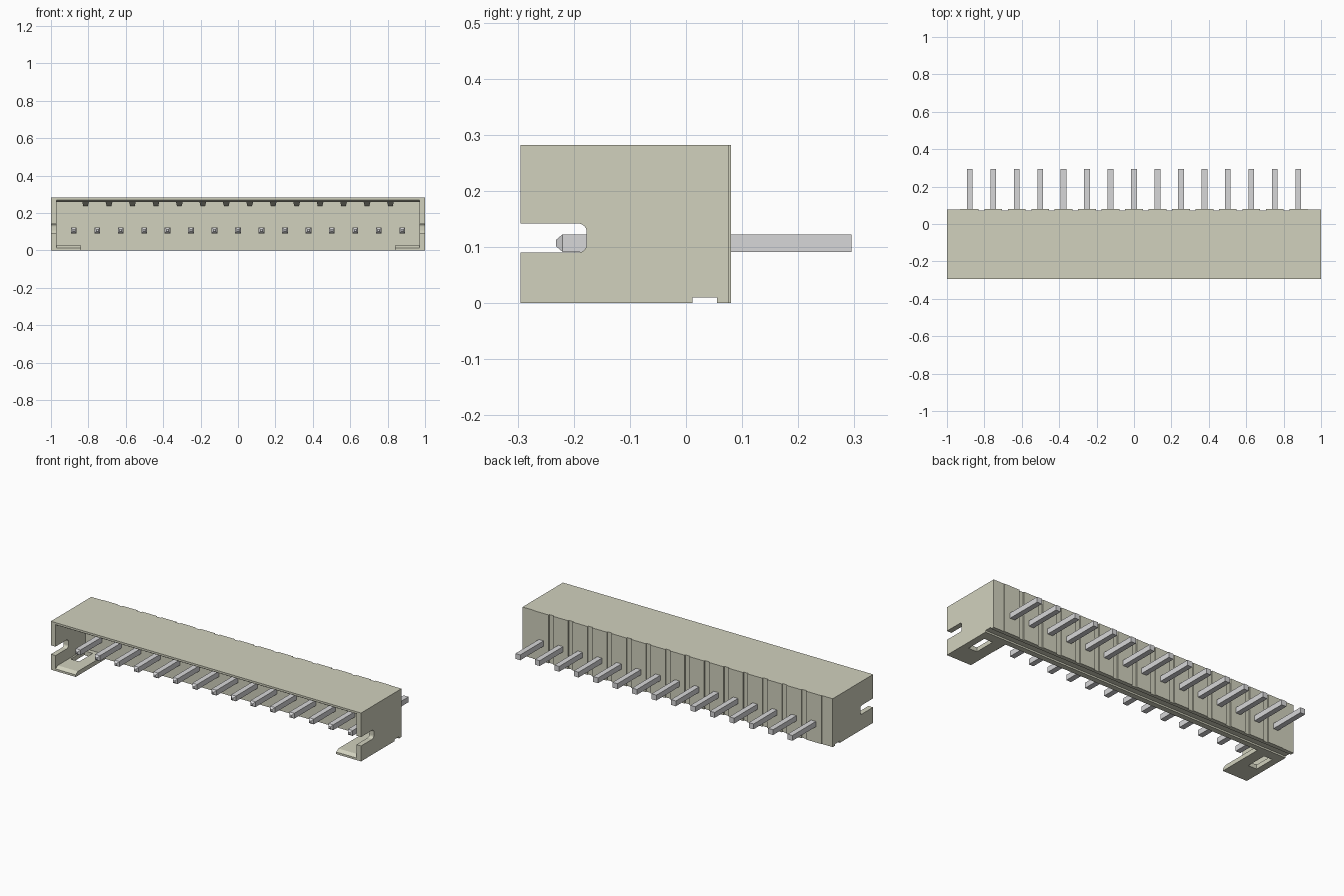
import bpy, bmesh, math
from mathutils import Vector

cube = bpy.data.objects.get("Cube")
if cube:
    bpy.data.objects.remove(cube, do_unlink=True)


def material(name, colour):
    m = bpy.data.materials.new(name)
    m.use_nodes = True
    m.diffuse_color = colour
    m.node_tree.nodes["Principled BSDF"].inputs["Base Color"].default_value = colour
    return m


PLASTIC = material("beige plastic", (0.64, 0.64, 0.515, 1))
METAL = material("grey metal", (0.68, 0.68, 0.69, 1))


def add_prism(bm, profile, x0, x1):
    """Extrude a (y, z) profile along x."""
    start = [bm.verts.new((x0, y, z)) for y, z in profile]
    end = [bm.verts.new((x1, y, z)) for y, z in profile]
    faces = [bm.faces.new(start), bm.faces.new(end)]
    n = len(profile)
    for i in range(n):
        j = (i + 1) % n
        faces.append(bm.faces.new((start[i], start[j], end[j], end[i])))
    bmesh.ops.recalc_face_normals(bm, faces=faces)


def rect(y0, y1, z0, z1):
    return [(y0, z0), (y1, z0), (y1, z1), (y0, z1)]


def make(name, parts, mat):
    """Build an object from (profile, x0, x1) prisms."""
    bm = bmesh.new()
    for part in parts:
        add_prism(bm, *part)
    mesh = bpy.data.meshes.new(name)
    bm.to_mesh(mesh)
    bm.free()
    mesh.materials.append(mat)
    ob = bpy.data.objects.new(name, mesh)
    bpy.context.collection.objects.link(ob)
    return ob


PINS, PITCH = 15, 0.1254
pin_x = [(i - (PINS - 1) / 2) * PITCH for i in range(PINS)]
gap_x = [x + PITCH / 2 for x in pin_x[:-1]]

FRONT, BACK, TOP = -0.295, 0.08, 0.282
INNER = -0.02   # cavity floor

# Housing block
housing = make("housing", [(rect(FRONT, BACK, 0, TOP), -1, 1)], PLASTIC)

# Cavity with a bevelled mouth
cavity = [(-0.4, 0.012), (FRONT, 0.012), (-0.275, 0.025), (INNER, 0.025),
          (INNER, 0.258), (-0.275, 0.258), (FRONT, 0.270), (-0.4, 0.270)]

# Side slot with rounded inner corners
r = 0.015
slot = [(-0.4, 0.09)]
for cz, a0 in ((0.09 + r, -90), (0.142 - r, 0)):
    for k in range(5):
        a = math.radians(a0 + 22.5 * k)
        slot.append((-0.177 - r + r * math.cos(a), cz + r * math.sin(a)))
slot.append((-0.4, 0.142))

tab_hole = rect(-0.17, -0.045, -0.1, 0.1)
back_cut = rect(0.073, 0.2, -0.1, 0.4)
end_step = rect(0.077, 0.2, -0.1, 0.4)

cutter_parts = {
    "cavity_cutter": [(cavity, -0.97, 0.97)],
    "floor_cutter": [(rect(-0.4, INNER, -0.1, 0.1), -0.84, 0.84)],
    "slot_cutter": [(slot, -1.1, 1.1)],
    "tab_hole_cutter": [(tab_hole, -0.96, -0.905), (tab_hole, 0.905, 0.96)],
    "bottom_groove_cutter": [(rect(0.012, 0.055, -0.1, 0.01), -1.1, 1.1)],
    "back_groove_cutter": [(back_cut, x - 0.015, x + 0.015) for x in gap_x],
    "end_step_cutter": [(end_step, -1.1, -0.93), (end_step, 0.93, 1.1)],
}
cutters = []
for name, parts in cutter_parts.items():
    cutter = make(name, parts, PLASTIC)
    cutter.hide_render = True
    mod = housing.modifiers.new(name, "BOOLEAN")
    mod.operation, mod.solver, mod.object = "DIFFERENCE", "EXACT", cutter
    cutters.append(cutter)

# Bake the cuts and drop the cutters
bpy.context.view_layer.update()
graph = bpy.context.evaluated_depsgraph_get()
baked = bpy.data.meshes.new_from_object(housing.evaluated_get(graph))
housing.modifiers.clear()
housing.data = baked
for cutter in cutters:
    bpy.data.objects.remove(cutter, do_unlink=True)

# Tapered ribs under the top wall, one between each pair of pins
rib = [(-0.27, 0.259), (INNER + 0.002, 0.238), (INNER + 0.002, 0.259)]
ribs = make("cavity_ribs", [(rib, x - 0.018, x + 0.018) for x in gap_x], PLASTIC)
for v in ribs.data.vertices:
    if v.co.z < 0.25:
        centre = min(gap_x, key=lambda x: abs(x - v.co.x))
        v.co.x = centre + (v.co.x - centre) * 0.7

# Square pins with bevelled front tips
H = 0.0155
for i, x in enumerate(pin_x):
    pin = make(f"pin_{i + 1}", [(rect(-0.22, 0.295, 0.107 - H, 0.107 + H), x - H, x + H)], METAL)
    bm = bmesh.new()
    bm.from_mesh(pin.data)
    face = min(bm.faces, key=lambda f: f.calc_center_median().y)
    tip = bmesh.ops.extrude_discrete_faces(bm, faces=[face])["faces"][0]
    centre = tip.calc_center_median()
    for v in tip.verts:
        v.co = centre + (v.co - centre) * 0.35 + Vector((0, -0.012, 0))
    bm.to_mesh(pin.data)
    bm.free()
